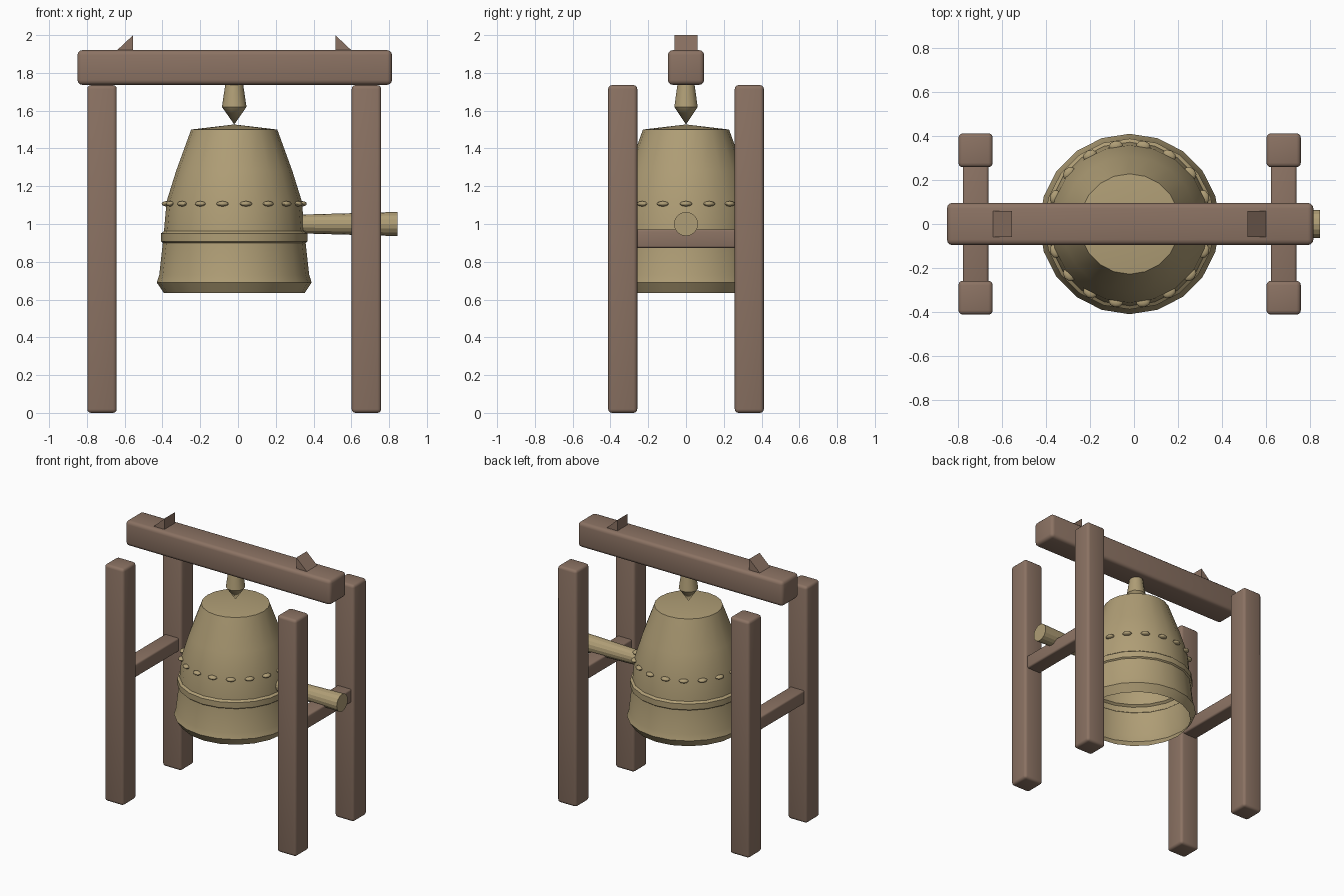
import bpy, bmesh, math
from mathutils import Matrix

cube = bpy.data.objects.get("Cube")
if cube:
    bpy.data.objects.remove(cube, do_unlink=True)

CX = -0.02  # centre of the frame and bell


def material(name, rgb):
    m = bpy.data.materials.new(name)
    m.use_nodes = True
    color = (*rgb, 1)
    m.diffuse_color = color
    bsdf = next(n for n in m.node_tree.nodes if n.type == 'BSDF_PRINCIPLED')
    bsdf.inputs["Base Color"].default_value = color
    return m


wood = material("brown wood", (0.26, 0.17, 0.125))
bronze = material("aged bronze", (0.43, 0.34, 0.18))


def finish(name, bm, mat, smooth=None):
    bmesh.ops.recalc_face_normals(bm, faces=bm.faces)
    mesh = bpy.data.meshes.new(name)
    bm.to_mesh(mesh)
    bm.free()
    mesh.materials.append(mat)
    ob = bpy.data.objects.new(name, mesh)
    bpy.context.collection.objects.link(ob)
    if smooth:
        bpy.ops.object.select_all(action='DESELECT')
        ob.select_set(True)
        bpy.context.view_layer.objects.active = ob
        bpy.ops.object.shade_smooth_by_angle(angle=math.radians(smooth))
    return ob


def timber(name, lo, hi, bevel=0.02):
    """Box between two corners with rounded edges."""
    bm = bmesh.new()
    bmesh.ops.create_cube(bm, size=1)
    for v in bm.verts:
        v.co = [hi[i] if v.co[i] > 0 else lo[i] for i in range(3)]
    bmesh.ops.bevel(bm, geom=bm.edges[:], offset=bevel, segments=3,
                    profile=0.5, affect='EDGES')
    return finish(name, bm, wood, 40)


def lathe(name, profile, sides, smooth):
    """Turn (radius, height) points around the bell axis."""
    bm = bmesh.new()
    verts = [bm.verts.new((r, 0, z)) for r, z in profile]
    edges = [bm.edges.new(pair) for pair in zip(verts, verts[1:])]
    bmesh.ops.spin(bm, geom=verts + edges, cent=(0, 0, 0), axis=(0, 0, 1),
                   angle=math.tau, steps=sides, use_merge=True)
    bmesh.ops.remove_doubles(bm, verts=bm.verts, dist=0.0005)
    bmesh.ops.translate(bm, verts=bm.verts, vec=(CX, 0, 0))
    return finish(name, bm, bronze, smooth)


# Frame: posts, cross rails and top beam
for side, x in (("right", CX - 0.7), ("left", CX + 0.7)):
    for end, y in (("front", -0.335), ("back", 0.335)):
        timber(f"{end}_{side}_post", (x - 0.078, y - 0.077, 0),
               (x + 0.078, y + 0.077, 1.735))
    timber(f"{side}_cross_rail", (x - 0.058, -0.28, 0.873),
           (x + 0.058, 0.28, 0.972), 0.012)
timber("top_beam", (-0.85, -0.096, 1.737), (0.815, 0.096, 1.92), 0.025)

# Wedges on the beam
for side, sign in (("right", -1), ("left", 1)):
    bm = bmesh.new()
    points = [(0.535, 1.9), (0.535, 2.0), (0.62, 1.92), (0.62, 1.9)]
    face = bm.faces.new([bm.verts.new((CX + sign * x, -0.06, z)) for x, z in points])
    new = bmesh.ops.extrude_face_region(bm, geom=[face])["geom"]
    bmesh.ops.translate(bm, vec=(0, 0.12, 0),
                        verts=[g for g in new if isinstance(g, bmesh.types.BMVert)])
    finish(f"{side}_wedge", bm, wood)

# Open bell shell with flared lip and raised band
lathe("bell", [(0.373, 0.635), (0.41, 0.69), (0.397, 0.73), (0.378, 0.9),
               (0.388, 0.908), (0.388, 0.95), (0.372, 0.962), (0.358, 1.12),
               (0.308, 1.28), (0.228, 1.5), (0, 1.527)], 20, 40)

# Hanger between bell and beam
lathe("bell_hanger", [(0, 1.527), (0.065, 1.62), (0.048, 1.735), (0, 1.745)], 10, 40)

# Row of studs around the bell
bm = bmesh.new()
for i in range(18):
    place = (Matrix.Translation((CX, 0, 1.107))
             @ Matrix.Rotation(math.tau * i / 18, 4, 'Z')
             @ Matrix.Translation((0.36, 0, 0))
             @ Matrix.Diagonal((0.024, 0.033, 0.014, 1)))
    bmesh.ops.create_uvsphere(bm, u_segments=8, v_segments=6, radius=1, matrix=place)
finish("bell_studs", bm, bronze, 50)

# Striker log
bm = bmesh.new()
bmesh.ops.create_cone(bm, cap_ends=True, segments=16, radius1=0.05, radius2=0.064,
                      depth=0.505,
                      matrix=Matrix.Translation((0.593, 0, 1.0))
                      @ Matrix.Rotation(math.pi / 2, 4, 'Y'))
finish("striker_log", bm, bronze)
